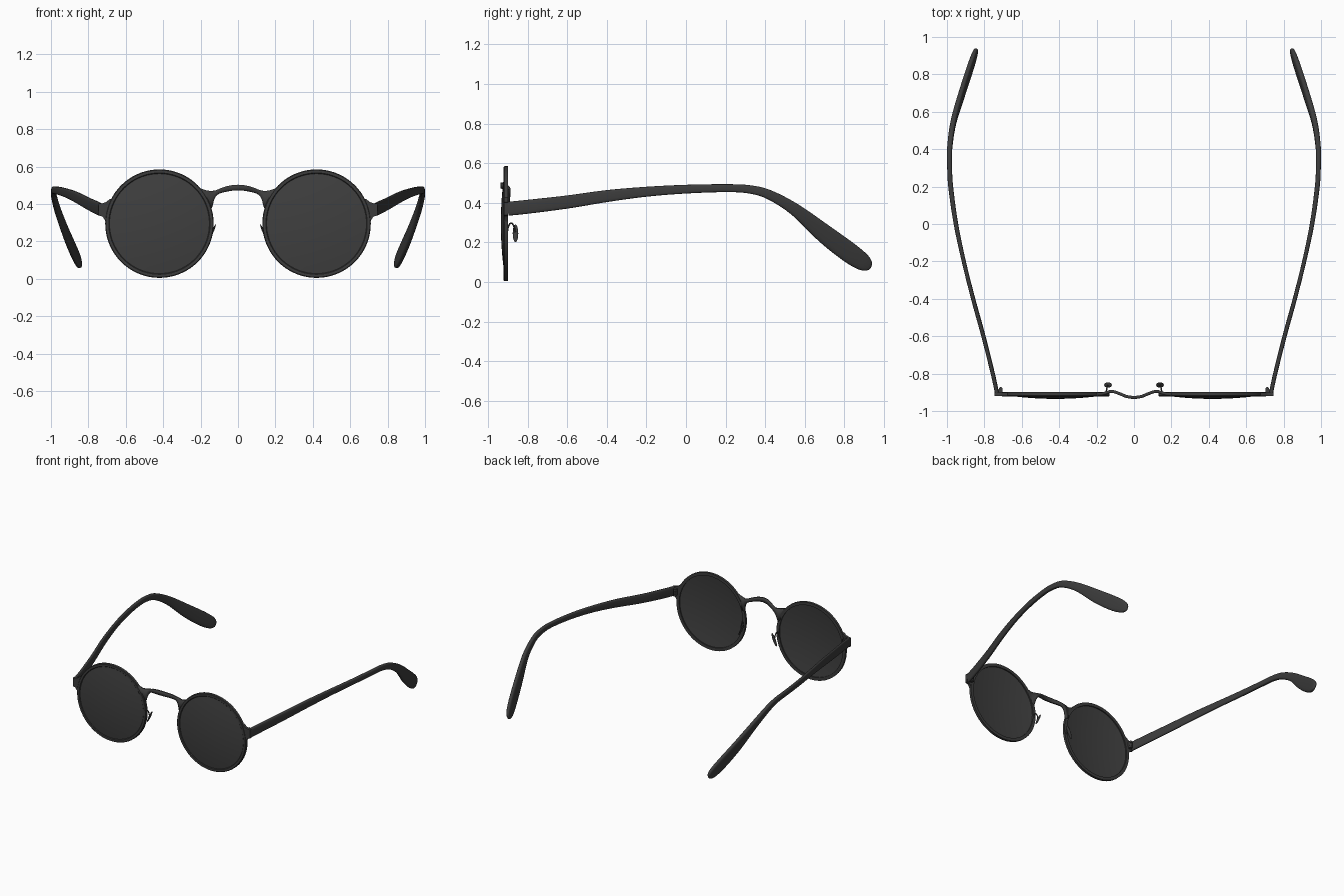
import bpy, bmesh, math
from mathutils import Vector, Matrix

if "Cube" in bpy.data.objects:
    bpy.data.objects.remove(bpy.data.objects["Cube"])

LENS_X, LENS_Z, RIM_R = 0.42, 0.295, 0.29


def material(name, value):
    m = bpy.data.materials.new(name)
    m.use_nodes = True
    m.diffuse_color = (value, value, value, 1)
    bsdf = next(n for n in m.node_tree.nodes if n.type == 'BSDF_PRINCIPLED')
    bsdf.inputs["Base Color"].default_value = (value, value, value, 1)
    return m


frame_black = material("frame black", 0.045)
lens_black = material("lens black", 0.05)


def finish(name, bm, mat, angle=40, solid=0, mirror=True):
    """Turn a bmesh into a smooth shaded object mirrored across x = 0."""
    bmesh.ops.recalc_face_normals(bm, faces=bm.faces)
    mesh = bpy.data.meshes.new(name)
    bm.to_mesh(mesh)
    bm.free()
    mesh.materials.append(mat)
    ob = bpy.data.objects.new(name, mesh)
    bpy.context.collection.objects.link(ob)
    bpy.ops.object.select_all(action='DESELECT')
    ob.select_set(True)
    bpy.context.view_layer.objects.active = ob
    bpy.ops.object.shade_smooth_by_angle(angle=math.radians(angle))
    if mirror:
        ob.modifiers.new("Mirror", 'MIRROR')
    if solid:
        mod = ob.modifiers.new("Solidify", 'SOLIDIFY')
        mod.thickness, mod.offset = solid, 0
    return ob


def spline(rows, steps):
    """Smooth interpolation through rows of numbers."""
    pts = [Vector(r) for r in rows]
    out = []
    for i in range(len(pts) - 1):
        a, b, c, d = (pts[max(i - 1, 0)], pts[i], pts[i + 1],
                      pts[min(i + 2, len(pts) - 1)])
        for k in range(steps):
            t = k / steps
            out.append(0.5 * (2 * b + (c - a) * t + (2 * a - 5 * b + 4 * c - d) * t ** 2
                              + (3 * b - a - 3 * c + d) * t ** 3))
    return out + [pts[-1]]


def skin(bm, rings, closed=True):
    """Bridge successive rings of vertices with quads."""
    for a, b in zip(rings, rings[1:]):
        n = len(a)
        for i in range(n if closed else n - 1):
            j = (i + 1) % n
            bm.faces.new((a[i], a[j], b[j], b[i]))


def lathe(profile, loop, sides=72):
    """Spin (radius, y) points about the axis of one lens."""
    bm = bmesh.new()
    rings = []
    for r, y in profile:
        rings.append([bm.verts.new((LENS_X + r * math.cos(a), y, LENS_Z + r * math.sin(a)))
                      for a in (2 * math.pi * i / sides for i in range(sides))])
    skin(bm, rings + rings[:1] if loop else rings)
    if not loop:
        bm.faces.new(rings[0])
        bm.faces.new(rings[-1])
    return bm


# Round rims with a slight front bevel
finish("lens_rims", lathe([(0.267, -0.899), (RIM_R, -0.899), (RIM_R, -0.917),
                           (RIM_R - 0.004, -0.921), (0.271, -0.921), (0.267, -0.917)],
                          True), frame_black, 30)

# Thin domed lenses, front skin then back skin
radii = [0.27 * k / 8 for k in range(8, 0, -1)] + [0.004]
dome = [(r, -0.935 + 0.02 * (r / 0.27) ** 2) for r in radii]
back = [(r, y + 0.008) for r, y in reversed(dome)]
finish("lenses", lathe(list(reversed(dome)) + list(reversed(back)), False), lens_black)

# Arched nose bridge: x, lower z, upper z, y
bm = bmesh.new()
rows = spline([(0, 0.473, 0.503, -0.928), (0.04, 0.47, 0.499, -0.922),
               (0.08, 0.462, 0.488, -0.906), (0.11, 0.45, 0.476, -0.896),
               (0.13, 0.42, 0.471, -0.896), (0.145, 0.375, 0.47, -0.901),
               (0.17, 0.4, 0.473, -0.908), (0.205, 0.456, 0.485, -0.91)], 4)
skin(bm, [[bm.verts.new((x, y, lo + (hi - lo) * k / 2)) for k in range(3)]
          for x, lo, hi, y in rows], False)
finish("nose_bridge", bm, frame_black, solid=0.016)

# Flared end pieces that carry the hinges
bm = bmesh.new()
outline = [(0.67, 0.43), (0.688, 0.425), (0.705, 0.41), (0.725, 0.404), (0.745, 0.402),
           (0.745, 0.338), (0.725, 0.333), (0.712, 0.315), (0.7, 0.27), (0.69, 0.36)]
face = bm.faces.new([bm.verts.new((x, -0.919, z)) for x, z in outline])
side = bmesh.ops.extrude_face_region(bm, geom=[face])["geom"]
bmesh.ops.translate(bm, vec=(0, 0.019, 0), verts=[g for g in side if isinstance(g, bmesh.types.BMVert)])
finish("end_pieces", bm, frame_black, 30)

# Hinge knuckles
bm = bmesh.new()
for z in (0.352, 0.37, 0.388):
    bmesh.ops.create_cone(bm, cap_ends=True, segments=16, radius1=0.01, radius2=0.01,
                          depth=0.016, matrix=Matrix.Translation((0.712, -0.882, z)))
bmesh.ops.create_cube(bm, size=1, matrix=Matrix.Translation((0.718, -0.893, 0.37))
                      @ Matrix.Diagonal((0.03, 0.016, 0.05, 1)))
finish("hinges", bm, frame_black)

# Temple arms: x, y, z, half height, half thickness
path = [(0.734, -0.898, 0.37, 0.035, 0.011), (0.755, -0.8, 0.38, 0.035, 0.011),
        (0.805, -0.6, 0.404, 0.033, 0.011), (0.86, -0.4, 0.434, 0.03, 0.011),
        (0.91, -0.2, 0.456, 0.025, 0.011), (0.952, 0, 0.469, 0.022, 0.012),
        (0.98, 0.2, 0.474, 0.02, 0.013), (0.986, 0.32, 0.468, 0.021, 0.013),
        (0.984, 0.42, 0.441, 0.024, 0.014), (0.964, 0.55, 0.366, 0.031, 0.015),
        (0.919, 0.7, 0.243, 0.047, 0.015), (0.88, 0.82, 0.152, 0.051, 0.015),
        (0.858, 0.885, 0.106, 0.045, 0.014), (0.848, 0.914, 0.086, 0.034, 0.012),
        (0.843, 0.928, 0.076, 0.019, 0.009), (0.841, 0.933, 0.073, 0.004, 0.003)]
rows = spline(path, 5)
bm = bmesh.new()
rings = []
for i, row in enumerate(rows):
    t = (Vector(rows[min(i + 1, len(rows) - 1)][:3]) - Vector(rows[max(i - 1, 0)][:3])).normalized()
    across = (Vector((1, 0, 0)) - t * t.x).normalized()
    up = across.cross(t)
    ring = []
    for k in range(20):
        a = 2 * math.pi * k / 20
        c, s = math.cos(a), math.sin(a)
        # Rounded rectangle section
        u = math.copysign(abs(c) ** 0.6, c) * row[4]
        v = math.copysign(abs(s) ** 0.6, s) * row[3]
        ring.append(bm.verts.new(Vector(row[:3]) + across * u + up * v))
    rings.append(ring)
skin(bm, rings)
bm.faces.new(rings[0])
bm.faces.new(rings[-1])
finish("temple_arms", bm, frame_black, 60)

# Leaning oval nose pads
bm = bmesh.new()
bmesh.ops.create_uvsphere(bm, u_segments=20, v_segments=12, radius=1,
                          matrix=Matrix.Translation((0.139, -0.861, 0.246))
                          @ Matrix.Rotation(math.radians(-24), 4, 'Y')
                          @ Matrix.Diagonal((0.006, 0.014, 0.049, 1)))
finish("nose_pads", bm, frame_black, 60)

# Hooked wires from rims to pads
curve = bpy.data.curves.new("pad_wires", 'CURVE')
curve.dimensions = '3D'
curve.bevel_depth, curve.bevel_resolution = 0.004, 2
curve.use_fill_caps = True
curve.materials.append(frame_black)
hook = spline([(0.147, -0.905, 0.235), (0.148, -0.897, 0.28), (0.146, -0.884, 0.298),
               (0.143, -0.87, 0.284), (0.14, -0.862, 0.25)], 5)
for sign in (1, -1):
    wire = curve.splines.new('POLY')
    wire.points.add(len(hook) - 1)
    for p, (x, y, z) in zip(wire.points, hook):
        p.co = (sign * x, y, z, 1)
bpy.context.collection.objects.link(bpy.data.objects.new("pad_wires", curve))
